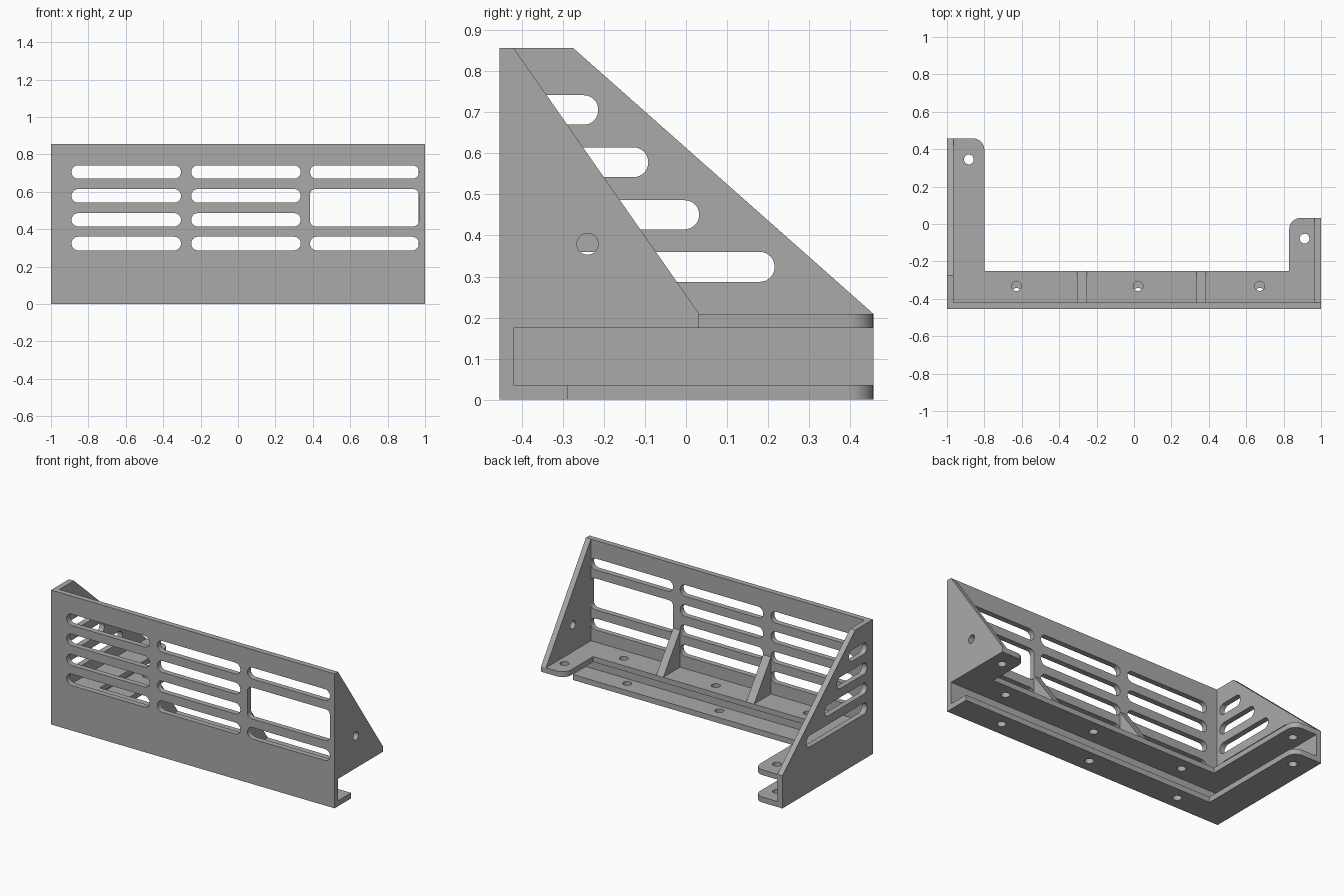
import bpy, bmesh, math
from mathutils import Vector, Matrix

cube = bpy.data.objects.get("Cube")
if cube:
    bpy.data.objects.remove(cube, do_unlink=True)

# Single grey material
grey = bpy.data.materials.new("plain grey")
grey.use_nodes = True
COLOUR = (0.4, 0.4, 0.4, 1)
grey.diffuse_color = COLOUR
grey.node_tree.nodes["Principled BSDF"].inputs["Base Color"].default_value = COLOUR

# In-plane axes (u, v) and thickness axis of each plate direction
AXES = {
    "x": ((0, 1, 0), (0, 0, 1), (1, 0, 0)),
    "y": ((1, 0, 0), (0, 0, 1), (0, -1, 0)),
    "z": ((1, 0, 0), (0, 1, 0), (0, 0, 1)),
}


def outline(corners, steps=8):
    """Loop of (u, v) or (u, v, radius) corners; rounded ones are square."""
    pts = []
    for i, c in enumerate(corners):
        p = Vector(c[:2])
        if len(c) == 2:
            pts.append(p)
            continue
        r = c[2]
        a = (Vector(corners[i - 1][:2]) - p).normalized()
        b = (Vector(corners[(i + 1) % len(corners)][:2]) - p).normalized()
        centre = p + (a + b) * r
        for s in range(steps + 1):
            t = math.pi / 2 * s / steps
            pts.append(centre - (b * math.cos(t) + a * math.sin(t)) * r)
    return pts


def opening(u0, u1, v0, v1, r=None):
    r = r or 0.495 * min(u1 - u0, v1 - v0)
    return outline([(u0, v0, r), (u1, v0, r), (u1, v1, r), (u0, v1, r)])


def hole(u, v, r=0.026):
    return opening(u - r, u + r, v - r, v + r)


def plate(name, axis, lo, hi, edge, openings=()):
    """Flat plate with openings, spanning lo..hi along its thickness axis."""
    curve = bpy.data.curves.new(name, "CURVE")
    curve.dimensions = "2D"
    curve.fill_mode = "BOTH"
    curve.extrude = (hi - lo) / 2
    for loop in [outline(edge), *openings]:
        spline = curve.splines.new("POLY")
        spline.points.add(len(loop) - 1)
        for point, p in zip(spline.points, loop):
            point.co = (p.x, p.y, 0, 1)
        spline.use_cyclic_u = True
    temp = bpy.data.objects.new(name + " outline", curve)
    bpy.context.collection.objects.link(temp)
    graph = bpy.context.evaluated_depsgraph_get()
    mesh = bpy.data.meshes.new_from_object(temp.evaluated_get(graph))
    bpy.data.objects.remove(temp, do_unlink=True)

    u, v, w = (Vector(a) for a in AXES[axis])
    turn = Matrix((u, v, w)).transposed().to_4x4()
    middle = Vector([abs(k) for k in w]) * (lo + hi) / 2
    mesh.transform(Matrix.Translation(middle) @ turn)
    bm = bmesh.new()
    bm.from_mesh(mesh)
    bmesh.ops.remove_doubles(bm, verts=bm.verts, dist=0.0002)
    bmesh.ops.recalc_face_normals(bm, faces=bm.faces)
    bm.to_mesh(mesh)
    bm.free()
    mesh.materials.clear()
    mesh.materials.append(grey)
    obj = bpy.data.objects.new(name, mesh)
    bpy.context.collection.objects.link(obj)
    bpy.ops.object.select_all(action="DESELECT")
    obj.select_set(True)
    bpy.context.view_layer.objects.active = obj
    bpy.ops.object.shade_smooth_by_angle(angle=math.radians(30))
    return obj


# Shared levels
T = 0.035
FRONT, BACK, TOP = -0.455, 0.457, 0.857
INNER = FRONT + T
SHELF0, SHELF1 = 0.175, 0.209
ROWS = [(0.287, 0.36), (0.415, 0.486), (0.542, 0.615), (0.67, 0.742)]
COLUMNS = [(-0.89, -0.305), (-0.25, 0.335), (0.385, 0.967)]

# Front panel: slot grid with one larger window
slots = [opening(*c, *r) for c in COLUMNS[:2] for r in ROWS]
slots += [opening(*COLUMNS[2], *r) for r in (ROWS[0], ROWS[3])]
slots.append(opening(*COLUMNS[2], ROWS[1][0], ROWS[2][1], 0.03))
plate("front_panel", "y", FRONT, INNER,
      [(-1, 0), (1, 0), (1, TOP), (-1, TOP)], slots)

# Tall right side wall with slots of growing length
ends = [0.216, 0.032, -0.092, -0.214]
plate("right_wall", "x", -1, -1 + T,
      [(INNER, 0), (BACK, 0), (BACK, SHELF1), (-0.275, TOP), (INNER, TOP)],
      [opening(-0.395, e, *r) for e, r in zip(ends, ROWS)])

# Short left side wall
plate("left_wall", "x", 1 - T, 1,
      [(INNER, SHELF0), (0.032, SHELF0), (0.032, SHELF1), (INNER, TOP)],
      [hole(-0.24, 0.379)])

# Upper and lower shelves with screw holes
HOLE_X = [-0.628, 0.022, 0.672]
R = 0.06
arm = [(-0.8, BACK, R), (-1 + T, BACK), (-1 + T, INNER)]
plate("upper_shelf", "z", SHELF0, SHELF1,
      [(1 - T, INNER), (1 - T, 0.032), (0.83, 0.032, R), (0.83, -0.25),
       (-0.8, -0.25)] + arm,
      [hole(x, -0.332) for x in HOLE_X]
      + [hole(0.912, -0.078), hole(-0.883, 0.345)])
plate("lower_shelf", "z", 0, T,
      [(1, INNER), (1, -0.288), (-0.8, -0.288)] + arm,
      [hole(x, -0.368) for x in HOLE_X] + [hole(-0.883, 0.345)])

# Triangular ribs between the slot columns
for i in range(2):
    plate(f"rib_{i + 1}", "x", COLUMNS[i][1], COLUMNS[i + 1][0],
          [(INNER, SHELF1), (-0.25, SHELF1), (INNER, 0.445)])
